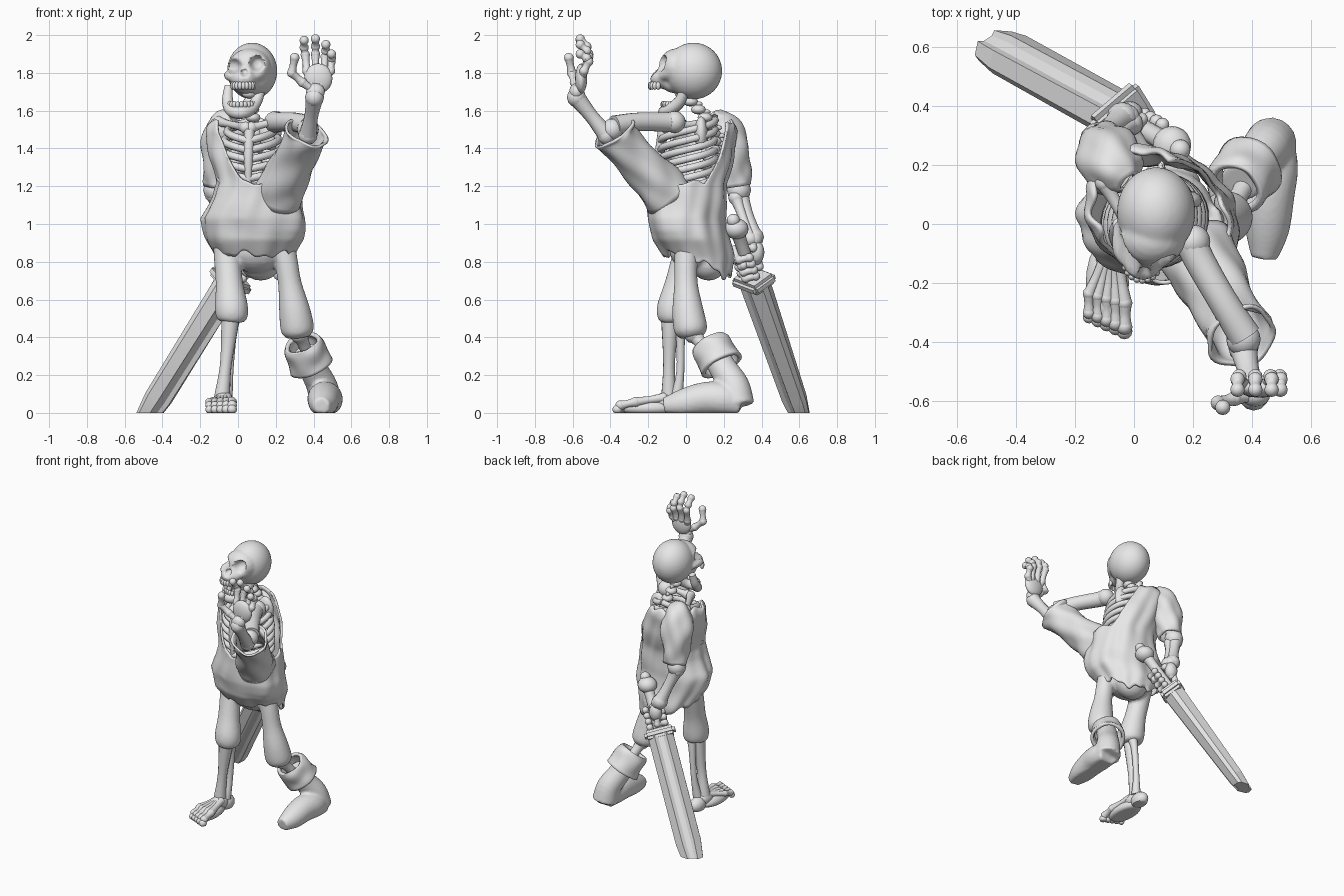
import bpy, bmesh
from math import sin, cos, pi, radians, atan2
from mathutils import Vector as V, Matrix

if "Cube" in bpy.data.objects:
    bpy.data.objects.remove(bpy.data.objects["Cube"])

grey = bpy.data.materials.new("plain grey")
grey.use_nodes = True
grey.diffuse_color = (0.8, 0.8, 0.8, 1)
for node in grey.node_tree.nodes:
    if node.type == 'BSDF_PRINCIPLED':
        node.inputs["Base Color"].default_value = (0.8, 0.8, 0.8, 1)


def finish(bm, name, angle=50, thick=0.0):
    """Turn a bmesh into a smooth shaded object standing on the floor."""
    for v in bm.verts:
        v.co.z = max(v.co.z, 0)
    bmesh.ops.recalc_face_normals(bm, faces=bm.faces)
    me = bpy.data.meshes.new(name)
    bm.to_mesh(me)
    bm.free()
    ob = bpy.data.objects.new(name, me)
    bpy.context.collection.objects.link(ob)
    me.materials.append(grey)
    bpy.ops.object.select_all(action='DESELECT')
    ob.select_set(True)
    bpy.context.view_layer.objects.active = ob
    bpy.ops.object.shade_smooth_by_angle(angle=radians(angle))
    if thick:
        m = ob.modifiers.new("thickness", 'SOLIDIFY')
        m.thickness, m.offset = thick, 0
    return ob


def fuse(bm, name, voxel=0.01, rounds=4):
    """Melt overlapping shapes into one skin and return it as a bmesh."""
    ob = finish(bm, name)
    m = ob.modifiers.new("melt", 'REMESH')
    m.mode, m.voxel_size = 'VOXEL', voxel
    s = ob.modifiers.new("soften", 'SMOOTH')
    s.iterations = rounds
    deps = bpy.context.evaluated_depsgraph_get()
    me = bpy.data.meshes.new_from_object(ob.evaluated_get(deps))
    bpy.data.objects.remove(ob)
    out = bmesh.new()
    out.from_mesh(me)
    return out


def ball(bm, c, r, segs=20):
    r = (r, r, r) if isinstance(r, (int, float)) else r
    mat = Matrix.Translation(c) @ Matrix.Diagonal((*r, 1))
    bmesh.ops.create_uvsphere(bm, u_segments=segs, v_segments=segs // 2, radius=1, matrix=mat)


def bridge(bm, rings):
    for r0, r1 in zip(rings, rings[1:]):
        for k in range(len(r0)):
            bm.faces.new((r0[k - 1], r0[k], r1[k], r1[k - 1]))


def tube(bm, pts, n=14, steps=4, caps=True, wave=0.0):
    """Sweep a round section through points of (x, y, z, radius)."""
    p = [V(q) for q in pts]
    p = [p[0] * 2 - p[1]] + p + [p[-1] * 2 - p[-2]]
    path = []
    for a, b, c, d in zip(p, p[1:], p[2:], p[3:]):
        for k in range(steps):
            t = k / steps
            path.append((b * 2 + (c - a) * t + (a * 2 - b * 5 + c * 4 - d) * t * t
                         + (b * 3 - a - c * 3 + d) * t ** 3) / 2)
    path.append(p[-2])
    rings, quat, last = [], None, None
    for i, q in enumerate(path):
        tan = (path[min(i + 1, len(path) - 1)] - path[max(i - 1, 0)]).to_3d().normalized()
        quat = tan.to_track_quat('Z', 'Y') if quat is None else last.rotation_difference(tan) @ quat
        last = tan
        ring = []
        for k in range(n):
            a = 2 * pi * k / n
            r = q.w * (1 + wave * sin(5 * a + i * 0.5) + wave * sin(3 * a - i * 0.7))
            ring.append(bm.verts.new(q.to_3d() + quat @ V((cos(a) * r, sin(a) * r, 0))))
        rings.append(ring)
    bridge(bm, rings)
    if caps:
        bm.faces.new(rings[0])
        bm.faces.new(rings[-1])


def bone(bm, a, b, r, flare=1.4):
    """Straight bone with flared, rounded ends."""
    a, b = V(a), V(b)
    tube(bm, [(*a.lerp(b, t), r * k) for t, k in ((0, flare), (.2, 1), (.5, .88), (.8, 1), (1, flare))])
    ball(bm, a, r * flare * 1.05, 12)
    ball(bm, b, r * flare * 1.05, 12)


def finger(bm, chain, r):
    for a, b in zip(chain, chain[1:]):
        bone(bm, a, b, r, 1.12)


# skull with eye and nose hollows
bm = bmesh.new()
ball(bm, (.075, .04, 1.81), (.133, .152, .15), 32)
ball(bm, (.062, -.05, 1.83), (.113, .095, .1))
ball(bm, (.03, -.12, 1.77), (.07, .07, .055))
ball(bm, (.04, -.04, 1.74), (.08, .09, .05))
for sx, dz in ((-1, 0), (1, .015)):
    x = .04 + sx * .085
    tube(bm, [(.035 + sx * .04, -.13, 1.775, .028), (x, -.09, 1.785 + dz, .028),
              (x + sx * .02 + .015, 0, 1.79 + dz, .02)])
bm = fuse(bm, "skull", .01, 3)
hollows = [((-.022, -.13, 1.835), .042, .055), ((.1, -.125, 1.85), .042, .055), ((.035, -.18, 1.8), .022, .035)]
for v in bm.verts:
    for c, rad, depth in hollows:
        d = (V((v.co.x, v.co.z)) - V((c[0], c[2]))).length / rad
        if d < 1 and v.co.y < -.04:
            v.co.y += depth * (1 - d ** 3)
finish(bm, "skull", 70)

# lower jaw and teeth
bm = bmesh.new()
tube(bm, [(-.05, .0, 1.73, .022), (-.055, -.03, 1.65, .03), (-.035, -.085, 1.6, .031), (.015, -.115, 1.59, .034),
          (.065, -.085, 1.605, .031), (.1, -.03, 1.655, .03), (.13, .0, 1.74, .022)])
finish(bm, "jaw")
bm = bmesh.new()
for k in range(9):
    a = radians(-160 + 17.5 * k)
    ball(bm, (.028 + .06 * cos(a), -.125 + .065 * sin(a), 1.732), (.013, .013, .022), 10)
    ball(bm, (.018 + .065 * cos(a), -.06 + .062 * sin(a), 1.632), (.013, .013, .02), 10)
finish(bm, "teeth")

# spine, from skull to pelvis
bm = bmesh.new()
for k in range(20):
    t = k / 19
    c = V((.06 + .04 * sin(pi * t), -.02 + .17 * sin(pi * min(t * 1.6, .8)), 1.69 - .8 * t))
    ball(bm, c, (.04, .04, .026), 12)
    ball(bm, c + V((0, .035, -.012)), (.012, .03, .014), 10)
finish(bm, "spine")

# ribs, breastbone, collar bones and shoulder blade
bm = bmesh.new()
for i in range(7):
    wide = .11 + .055 * sin(pi * min(i + 1, 5) / 10)
    for s in (-1, 1):
        pts = []
        for k in range(9):
            t = pi * k / 8
            pts.append((.07 + .015 * cos(t) + s * wide * sin(t), .01 + .145 * cos(t),
                        1.55 - .05 * i - .11 * k / 8, .02))
        tube(bm, pts, 8, 2)
tube(bm, [(.06, -.12, 1.5, .028), (.055, -.14, 1.35, .025), (.055, -.135, 1.18, .014)])
bone(bm, (.07, -.11, 1.51), (.22, -.07, 1.55), .022)
bone(bm, (.04, -.11, 1.51), (-.1, .14, 1.54), .022)
ball(bm, (.17, .08, 1.48), (.06, .035, .09))
finish(bm, "ribcage")


# torn tunic: a draped ring whose upper edge dips at the front and left
def body_at(z):
    rows = [(.68, .11, .11, .15, .12), (.82, .09, .075, .2, .175), (.92, .085, .03, .245, .195),
            (1.03, .073, .01, .26, .195), (1.14, .095, .01, .22, .2), (1.22, .1, .01, .205, .2),
            (1.35, .065, .045, .21, .2), (1.5, .03, .07, .195, .19), (1.6, .03, .07, .14, .14)]
    for a, b in zip(rows, rows[1:]):
        if z <= b[0]:
            t = (z - a[0]) / (b[0] - a[0])
            return [u + (w - u) * t for u, w in zip(a[1:], b[1:])]
    return rows[-1][1:]


bm = bmesh.new()
N, ROWS = 96, 30
grid = []
for j in range(ROWS + 1):
    ring = []
    for k in range(N):
        a = 2 * pi * k / N
        off = abs((a - radians(-42) + pi) % (2 * pi) - pi)
        rise = min(max((off - radians(66)) / radians(36), 0), 1)
        top = 1.22 + .32 * rise * rise * (3 - 2 * rise) + .012 * sin(9 * a)
        low = .84 - .12 * max(0, cos(a - radians(70))) + .015 * sin(6 * a) + .01 * sin(13 * a)
        z = low + (top - low) * j / ROWS
        cx, cy, rx, ry = body_at(z)
        fold = 1 + .02 * sin(7 * a + 6 * z) + .018 * sin(12 * a - 9 * z) + .015 * sin(28 * z + 2 * a)
        fold += .18 * max(0, cos(a + radians(42))) ** 5 * min(1, max(0, (z - .8) * 6))
        ring.append(bm.verts.new((cx + rx * fold * cos(a), cy + ry * fold * sin(a), z)))
    grid.append(ring)
bridge(bm, grid)
finish(bm, "tunic", 80, .014)

# sleeves: the left one hangs from the raised arm
bm = bmesh.new()
tube(bm, [(.21, -.09, 1.14, .125), (.25, -.17, 1.24, .115), (.305, -.27, 1.35, .1), (.35, -.36, 1.45, .104),
          (.365, -.385, 1.485, .115)], 40, 5, False, .04)
finish(bm, "left_sleeve", 80, .014)
bm = bmesh.new()
tube(bm, [(-.02, .14, 1.56, .03), (-.06, .18, 1.52, .085), (-.085, .225, 1.42, .1), (-.095, .25, 1.3, .085),
          (-.1, .265, 1.2, .072)], 40, 5, False, .05)
finish(bm, "right_sleeve", 80, .014)

# arms
bm = bmesh.new()
tube(bm, [(.19, -.05, 1.54, .055), (.22, -.12, 1.54, .052), (.3, -.26, 1.54, .05), (.375, -.38, 1.52, .055)])
ball(bm, (.2, -.06, 1.54), .058)
ball(bm, (.37, -.39, 1.5), .058)
bone(bm, (.37, -.42, 1.47), (.405, -.58, 1.67), .042, 1.15)
finish(bm, "left_arm")
bm = bmesh.new()
bone(bm, (-.085, .21, 1.5), (-.12, .28, 1.18), .044)
bone(bm, (-.125, .285, 1.16), (-.04, .36, .93), .04, 1.25)
bone(bm, (-.095, .265, 1.14), (-.01, .34, .92), .028)
finish(bm, "right_arm")

# raised left hand, open palm
bm = bmesh.new()
wrist = V((.41, -.58, 1.7))
ball(bm, wrist, (.05, .038, .045))
ball(bm, wrist + V((.015, .025, .07)), (.075, .032, .08))
for kx, tx, tz in ((.365, .35, 1.972), (.41, .41, 1.98), (.455, .465, 1.95), (.49, .495, 1.9)):
    rise = tz - 1.8
    finger(bm, [wrist, (kx, -.54, 1.81), (.4 * kx + .6 * tx, -.515, 1.81 + rise * .5),
                (tx, -.525, 1.8 + rise * .78), (tx, -.56, tz)], .021)
finger(bm, [wrist, (.34, -.59, 1.75), (.285, -.605, 1.8), (.3, -.62, 1.88)], .022)
finish(bm, "left_hand")

# sword, set in its own frame: width, thickness, length towards the pommel
length = V((.502, -.28, .818)).normalized()
width = V((.72, .62, -.24))
width = (width - length * width.dot(length)).normalized()
side = length.cross(width)
guard_at = V((-.04, .36, .7))


def place(u, v, t):
    return guard_at + width * u + side * v + length * t


# thick blade with a groove on each face
bm = bmesh.new()
half = [(-.085, .018), (-.04, .072), (-.018, .055), (.018, .055), (.04, .072), (.085, .018)]
section = half + [(-u, -v) for u, v in half]
rings = [[bm.verts.new(place(u * s, v * f, t)) for u, v in section]
         for t, s, f in ((0, 1, 1), (-.76, 1, .75), (-.92, .75, .5))]
bridge(bm, rings)
bm.faces.new(rings[0])
bm.faces.new(rings[-1])
bmesh.ops.bisect_plane(bm, geom=bm.verts[:] + bm.edges[:] + bm.faces[:], plane_co=(0, 0, 0),
                       plane_no=(0, 0, -1), clear_outer=True)
bmesh.ops.holes_fill(bm, edges=[e for e in bm.edges if e.is_boundary])
finish(bm, "blade", 8)
frame = Matrix((width, side, length)).transposed().to_4x4()
bm = bmesh.new()
bmesh.ops.create_cube(bm, size=1, matrix=Matrix.Translation(guard_at) @ frame @ Matrix.Diagonal((.21, .16, .06, 1)))
bmesh.ops.bevel(bm, geom=bm.edges[:], offset=.018, segments=2, affect='EDGES')
finish(bm, "guard", 35)
bm = bmesh.new()
tube(bm, [(*place(0, 0, t), r) for t, r in ((0, .036), (.1, .034), (.24, .034), (.3, .038))])
ball(bm, place(0, 0, .335), (.065, .065, .055))
ball(bm, place(0, 0, .39), .035)
finish(bm, "hilt")

# right hand gripping the hilt
bm = bmesh.new()
wrist = V((-.025, .36, .92))
ball(bm, wrist, .045)
ball(bm, (-.015, .375, .85), (.045, .04, .06))
out = (V((-.02, .4, .85)) - place(0, 0, .12)).normalized()
start = atan2(out.dot(side), out.dot(width))
for k in range(4):
    t = .055 + .04 * k
    chain = [place(.058 * cos(start + a), .058 * sin(start + a), t) for a in (0, 1.1, 2.2, 3.5, 4.5)]
    finger(bm, [wrist] + chain, .02)
finger(bm, [wrist, place(-.05, -.02, .2), place(0, -.055, .17), place(.03, -.05, .14)], .02)
finish(bm, "right_hand")

# trousers with loose cuffs over the knees
bm = bmesh.new()
ball(bm, (.1, .05, .87), (.17, .14, .13))
ball(bm, (.12, .12, .8), (.11, .1, .1))
tube(bm, [(.23, .01, .92, .068), (.255, 0, .8, .062), (.275, 0, .68, .063), (.3, .01, .54, .083),
          (.315, .025, .44, .088), (.32, .03, .4, .06)], 24)
tube(bm, [(-.06, .02, .92, .074), (-.055, -.01, .8, .071), (-.045, -.04, .68, .073), (-.035, -.065, .56, .088),
          (-.03, -.07, .5, .08), (-.03, -.07, .48, .055)], 24)
finish(fuse(bm, "trousers", .011, 3), "trousers", 80)

# shins and bare right foot
bm = bmesh.new()
bone(bm, (.325, .04, .42), (.39, .16, .26), .036)
tube(bm, [(-.04, -.085, .52, .05), (-.045, -.085, .44, .044), (-.065, -.09, .25, .031), (-.085, -.09, .08, .042)])
tube(bm, [(-.02, -.04, .5, .034), (-.03, -.03, .42, .024), (-.045, -.03, .22, .021), (-.06, -.05, .08, .032)])
finish(bm, "shins")
bm = bmesh.new()
ball(bm, (-.075, -.03, .035), (.05, .07, .055))
ball(bm, (-.08, -.1, .06), (.05, .075, .05))
ball(bm, (-.09, -.2, .025), (.073, .15, .05))
for k in range(5):
    x = -.152 + .03 * k
    y = -.3 - .012 * k
    finger(bm, [(-.1 + .011 * k, -.12, .08), (x, -.235 - .008 * k, .058), (x, y, .04), (x, y - .015, .018)],
           .018 + .0012 * k)
finish(bm, "right_foot")

# left boot with a turned down cuff
bm = bmesh.new()
tube(bm, [(.36, .14, .33, .07), (.4, .2, .23, .074), (.445, .255, .14, .082), (.465, .275, .04, .088)], 24)
tube(bm, [(.47, .295, .04, .068), (.465, .2, .07, .09), (.455, .1, .075, .088), (.45, -.02, .05, .075),
          (.44, -.115, .035, .045)], 24)
finish(fuse(bm, "left_boot", .01, 3), "left_boot", 60)
bm = bmesh.new()
tube(bm, [(.34, .12, .37, .085), (.35, .135, .345, .098), (.37, .165, .295, .1), (.39, .19, .25, .108)],
     32, 4, False, .02)
finish(bm, "boot_cuff", 60, .022)
